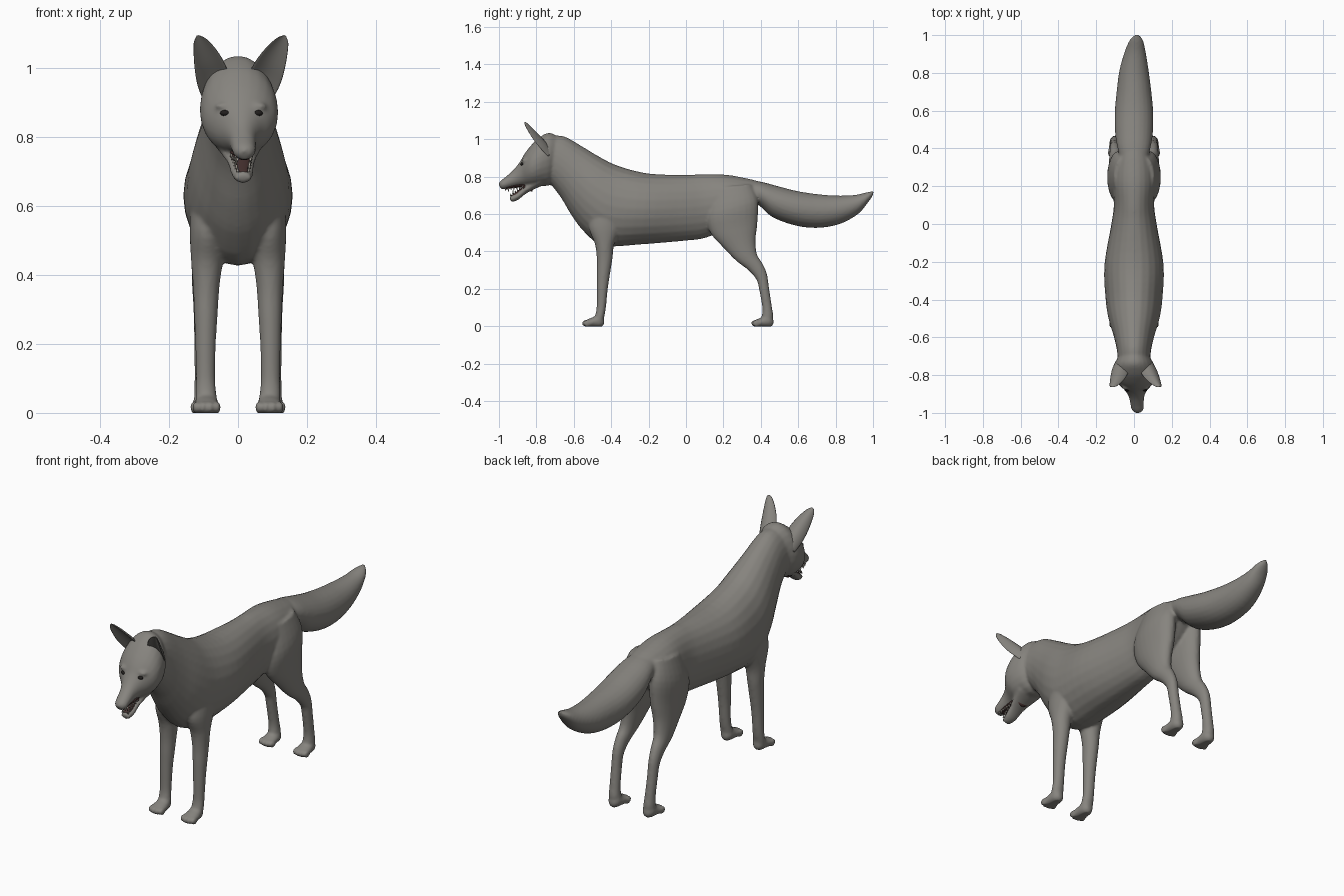
import bpy, bmesh, math
from mathutils import Vector, Matrix

if "Cube" in bpy.data.objects:
    bpy.data.objects.remove(bpy.data.objects["Cube"], do_unlink=True)


def material(name, colour):
    mat = bpy.data.materials.new(name)
    mat.use_nodes = True
    mat.diffuse_color = (*colour, 1)
    mat.node_tree.nodes["Principled BSDF"].inputs["Base Color"].default_value = (*colour, 1)
    return mat


FUR = material("warm grey fur", (.24, .23, .21))
DARK = material("dark eye", (.015, .013, .012))
MOUTH = material("dark mouth", (.06, .03, .028))
TOOTH = material("dull tooth", (.42, .39, .34))


def resample(stations, steps=4):
    """Smooth interpolation through rows of numbers."""
    result = []
    last = len(stations) - 1
    for i in range(last):
        rows = [stations[min(max(i + k, 0), last)] for k in (-1, 0, 1, 2)]
        for s in range(steps):
            t = s / steps
            result.append([b + t / 2 * (c - a + t * (2*a - 5*b + 4*c - d + t * (3*(b - c) + d - a)))
                           for a, b, c, d in zip(*rows)])
    return result + [list(stations[-1])]


def skin(bm, rings):
    """Close a series of point rings into a capped tube."""
    loops = [[bm.verts.new(p) for p in ring] for ring in rings]
    n = len(loops[0])
    for one, two in zip(loops, loops[1:]):
        for i in range(n):
            j = (i + 1) % n
            bm.faces.new((one[i], one[j], two[j], two[i]))
    bm.faces.new(loops[0])
    bm.faces.new(loops[-1][::-1])


def loft(bm, stations, side=1, sides=24):
    """Each station: edge A (y, z), edge B (y, z), half width, centre x."""
    rings = []
    for ya, za, yb, zb, width, x in resample([(*s, 0)[:6] for s in stations]):
        mid, half = Vector((x * side, (ya + yb) / 2, (za + zb) / 2)), Vector((0, (ya - yb) / 2, (za - zb) / 2))
        angles = [math.tau * i / sides for i in range(sides)]
        rings.append([mid + half * math.cos(a) + Vector((width * math.sin(a), 0, 0)) for a in angles])
    skin(bm, rings)


def blob(bm, centre, radii):
    bmesh.ops.create_uvsphere(bm, u_segments=16, v_segments=10, radius=1,
                              matrix=Matrix.Translation(centre) @ Matrix.Diagonal((*radii, 1)))


def turn_head(co):
    """The head looks a little towards its own left."""
    co.x += .08 * max(0, -.75 - co.y)


def finish(name, bm, mat):
    bmesh.ops.recalc_face_normals(bm, faces=bm.faces)
    for v in bm.verts:
        turn_head(v.co)
    mesh = bpy.data.meshes.new(name)
    bm.to_mesh(mesh)
    bm.free()
    mesh.materials.append(mat)
    mesh.shade_smooth()
    obj = bpy.data.objects.new(name, mesh)
    bpy.context.collection.objects.link(obj)
    return obj


body = bmesh.new()

# Neck and torso
loft(body, [
    (-.72, 1.02, -.74, .78, .085), (-.65, 1.015, -.67, .69, .092), (-.56, .965, -.61, .59, .11),
    (-.46, .905, -.54, .5, .135), (-.36, .857, -.44, .43, .15), (-.2, .817, -.24, .438, .157),
    (0, .81, 0, .458, .12), (.1, .814, .1, .472, .107), (.22, .81, .22, .52, .115),
    (.33, .79, .31, .58, .1), (.39, .775, .37, .66, .07)])

# Tail
loft(body, [
    (.3, .785, .3, .68, .06), (.4, .773, .385, .65, .085), (.5, .747, .46, .585, .1),
    (.6, .722, .58, .54, .102), (.7, .707, .7, .526, .092), (.8, .699, .82, .546, .078),
    (.9, .702, .92, .6, .056, .006), (.97, .717, .975, .665, .036, .012), (1.003, .724, 1, .7, .012, .015)])

# Skull and muzzle
loft(body, [
    (-.66, 1, -.7, .8, .06), (-.73, 1.035, -.73, .755, .1), (-.79, 1.005, -.77, .75, .113),
    (-.835, .96, -.81, .746, .107), (-.865, .92, -.84, .748, .086), (-.888, .88, -.87, .75, .06),
    (-.922, .837, -.9, .748, .042), (-.96, .803, -.94, .74, .036), (-.99, .779, -.97, .733, .032),
    (-1.003, .76, -.987, .733, .018)])
blob(body, (0, -.986, .76), (.024, .016, .018))

# Lower jaw
loft(body, [(-.79, .8, -.77, .752, .07), (-.86, .752, -.85, .713, .043),
            (-.91, .712, -.9, .674, .032), (-.945, .694, -.935, .664, .022)])


def foot(shift, side, x):
    """Paw with four rounded toes."""
    rows = [(.468, .035, .468, .01, .014), (.445, .065, .45, -.004, .03), (.41, .05, .41, -.004, .036),
            (.38, .038, .38, -.004, .038), (.362, .026, .362, 0, .026)]
    loft(body, [(a + shift, za, b + shift, zb, w, x) for a, za, b, zb, w in rows], side)
    for k in (-1.5, -.5, .5, 1.5):
        blob(body, (side * x + k * .02, .366 + shift + abs(k) * .007, .016), (.012, .022, .019))


# Legs and paws
for side in (-1, 1):
    loft(body, [
        (-.5, .63, -.3, .67, .05, .085), (-.52, .53, -.34, .54, .052, .088), (-.487, .44, -.383, .44, .046, .09),
        (-.477, .36, -.393, .36, .038, .092), (-.477, .28, -.406, .28, .034, .093),
        (-.477, .2, -.418, .2, .03, .094), (-.478, .1, -.428, .1, .028, .094),
        (-.487, .05, -.437, .05, .031, .093), (-.485, .01, -.445, .005, .027, .092)], side)
    foot(-.905, side, .091)
    loft(body, [
        (.15, .74, .35, .76, .045, .06), (.11, .6, .385, .67, .063, .077), (.13, .5, .382, .55, .058, .08),
        (.2, .42, .372, .46, .047, .088), (.268, .35, .38, .385, .037, .096), (.333, .3, .41, .335, .03, .1),
        (.376, .25, .433, .28, .026, .102), (.39, .2, .445, .2, .025, .102), (.408, .1, .46, .1, .026, .1),
        (.405, .05, .467, .05, .029, .098), (.41, .01, .455, .005, .026, .097)], side)
    foot(0, side, .097)
    # Brow ridge
    blob(body, (side * .05, -.863, .888), (.026, .016, .011))

# Fuse everything into one smooth skin
animal = finish("body", body, FUR)
bpy.context.view_layer.objects.active = animal
animal.select_set(True)
remesh = animal.modifiers.new("fuse", 'REMESH')
remesh.mode = 'VOXEL'
remesh.voxel_size = .007
remesh.use_smooth_shade = True
relax = animal.modifiers.new("relax", 'SMOOTH')
relax.factor = .5
relax.iterations = 6
for mod in ("fuse", "relax"):
    bpy.ops.object.modifier_apply(modifier=mod)
for v in animal.data.vertices:
    v.co.z = max(v.co.z, 0)

# Ears: thin cupped blades leaning forward
for side, name in ((1, "left_ear"), (-1, "right_ear")):
    bm = bmesh.new()
    across = Vector((.94, 0, -.34))
    front = Vector((-.21, -.79, -.57))
    rows = [(.07, -.73, .925, .035), (.077, -.765, .97, .047), (.09, -.8, 1.01, .044),
            (.106, -.832, 1.05, .033), (.12, -.855, 1.08, .019), (.126, -.863, 1.092, .005)]
    rings = []
    for x, y, z, w in resample(rows):
        ring = []
        for i in range(20):
            c, s = math.cos(math.tau * i / 20), math.sin(math.tau * i / 20)
            p = Vector((x, y, z)) + across * w * c + front * (w * .2 * s + w * .5 * (c * c - .5))
            ring.append((p.x * side, p.y, p.z))
        rings.append(ring)
    skin(bm, rings)
    finish(name, bm, FUR)

# Eyes
for side, name in ((1, "left_eye"), (-1, "right_eye")):
    bm = bmesh.new()
    blob(bm, (side * .047, -.874, .868), (.015, .012, .009))
    finish(name, bm, DARK)

# Mouth lining: palate, throat and tongue
bm = bmesh.new()
loft(bm, [(-.84, .77, -.84, .744, .034), (-.9, .76, -.9, .742, .028), (-.968, .75, -.962, .732, .019)])
loft(bm, [(-.83, .78, -.82, .72, .036), (-.875, .754, -.868, .728, .03)])
loft(bm, [(-.85, .762, -.84, .73, .03), (-.9, .724, -.89, .7, .024), (-.934, .7, -.925, .685, .015)])
finish("mouth_lining", bm, MOUTH)

# Teeth: rows along both jaws, with longer fangs near the front
bm = bmesh.new()
for side in (-1, 1):
    for k in range(6):
        t = k / 5
        size = .022 if k == 4 else .012
        for y, x, z, down in ((-.89 - .075 * t, .027 - .008 * t, .744 - .006 * t, 1),
                              (-.875 - .062 * t, .029 - .013 * t, .741 - .043 * t, -1)):
            place = Matrix.Translation((side * x, y, z - down * size / 2))
            spin = Matrix.Rotation(math.pi if down > 0 else 0, 4, 'X')
            bmesh.ops.create_cone(bm, segments=8, cap_ends=True, radius1=.005, radius2=.001,
                                  depth=size, matrix=place @ spin)
finish("teeth", bm, TOOTH)
